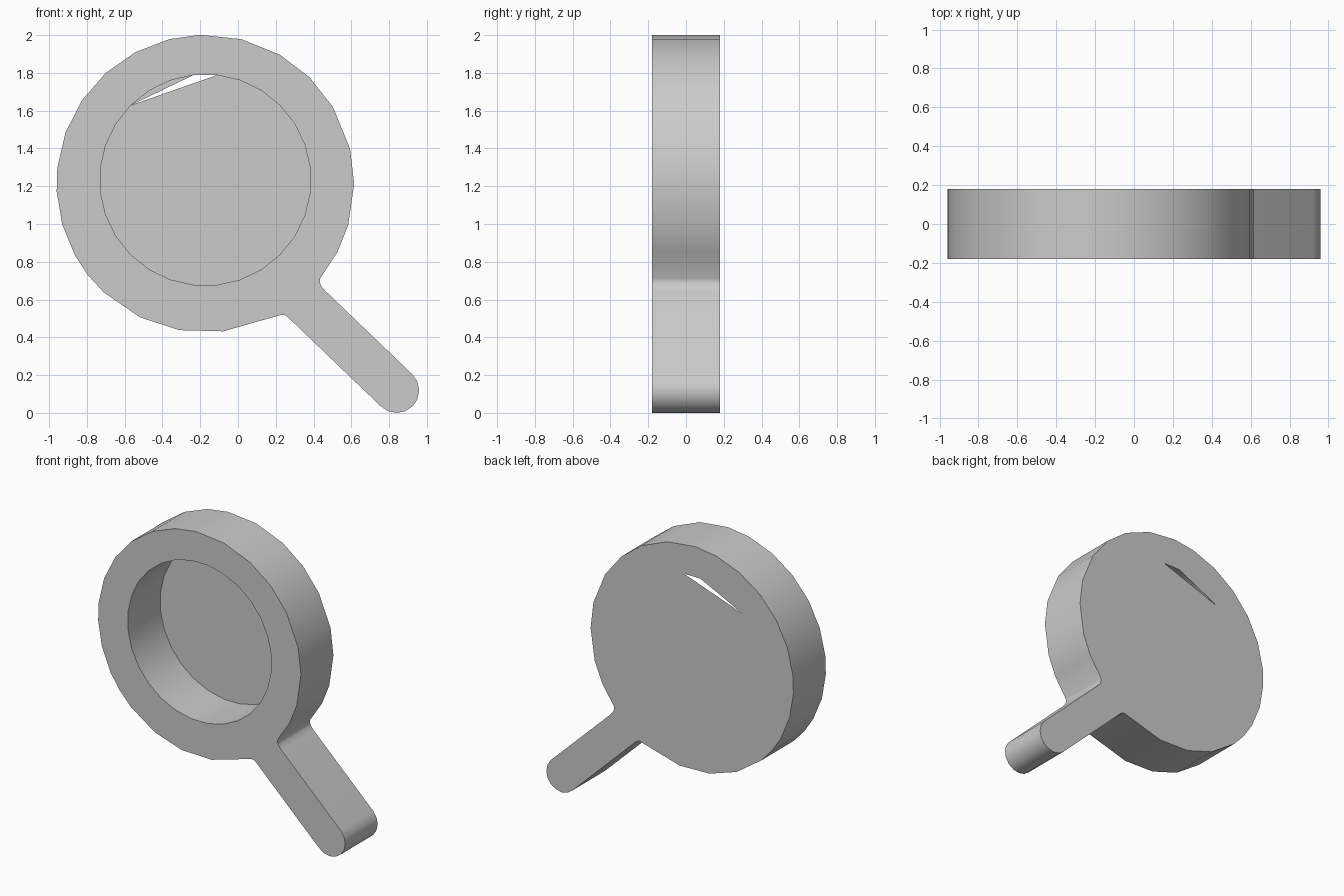
import bpy, bmesh, math

cube = bpy.data.objects.get("Cube")
if cube:
    bpy.data.objects.remove(cube)

FRONT, BACK = -0.18, 0.18
grey = bpy.data.materials.new("plain grey")
grey.use_nodes = True
grey.diffuse_color = (0.6, 0.6, 0.6, 1)
grey.node_tree.nodes["Principled BSDF"].inputs["Base Color"].default_value = (0.6, 0.6, 0.6, 1)


def arc(cx, cz, r, angles):
    return [(cx + r * math.cos(math.radians(a)), cz + r * math.sin(math.radians(a))) for a in angles]


def add_object(name, bm):
    mesh = bpy.data.meshes.new(name)
    bm.to_mesh(mesh)
    bm.free()
    mesh.materials.append(grey)
    obj = bpy.data.objects.new(name, mesh)
    bpy.context.collection.objects.link(obj)
    return obj


# Profiles: hand-cut outer rim, handle with a round tip, regular inner opening
rim_angles = [-39.5, -27.4, -16.4, 0, 13.6, 31, 45.6, 60, 76, 92, 104, 118, 132, 146,
              160, 174, 183, 196, 209, 218, 227, 244, 260, 277]
rim = arc(-0.173, 1.214, 0.788, rim_angles)
tip = arc(0.84, 0.119, 0.119, [-136 + 182 * i / 8 for i in range(9)])
outer = rim + [(0.225, 0.518), (0.245, 0.52), (0.265, 0.506)] + tip
outer += [(0.46, 0.648), (0.44, 0.672), (0.434, 0.69)]
SIDES = 28
step = 360 / SIDES
inner = arc(-0.173, 1.233, 0.559, [90 + step / 2 + step * i for i in range(SIDES)])

# Frame and handle: one thick plate with a round opening
bm = bmesh.new()
walls = {}
for y in (FRONT, BACK):
    edges = []
    for key, loop in (("outer", outer), ("inner", inner)):
        verts = [bm.verts.new((x, y, z)) for x, z in loop]
        walls[key, y] = verts
        edges += [bm.edges.new((verts[i - 1], verts[i])) for i in range(len(verts))]
    bmesh.ops.triangle_fill(bm, edges=edges, use_beauty=True, use_dissolve=False)
for key in ("outer", "inner"):
    a, b = walls[key, FRONT], walls[key, BACK]
    for i in range(len(a)):
        bm.faces.new((a[i - 1], a[i], b[i], b[i - 1]))
bmesh.ops.recalc_face_normals(bm, faces=bm.faces[:])
frame = add_object("frame_and_handle", bm)
bpy.ops.object.select_all(action="DESELECT")
frame.select_set(True)
bpy.context.view_layer.objects.active = frame
bpy.ops.object.shade_smooth_by_angle(angle=math.radians(35))

# Back panel: flat disc level with the back, split by a narrow open sliver
bm = bmesh.new()
verts = [bm.verts.new((x, BACK, z)) for x, z in inner]
for part in (verts[:4], verts[3:]):
    face = bm.faces.new(part)
    face.normal_update()
    if face.normal.y > 0:
        face.normal_flip()
add_object("back_panel", bm)
